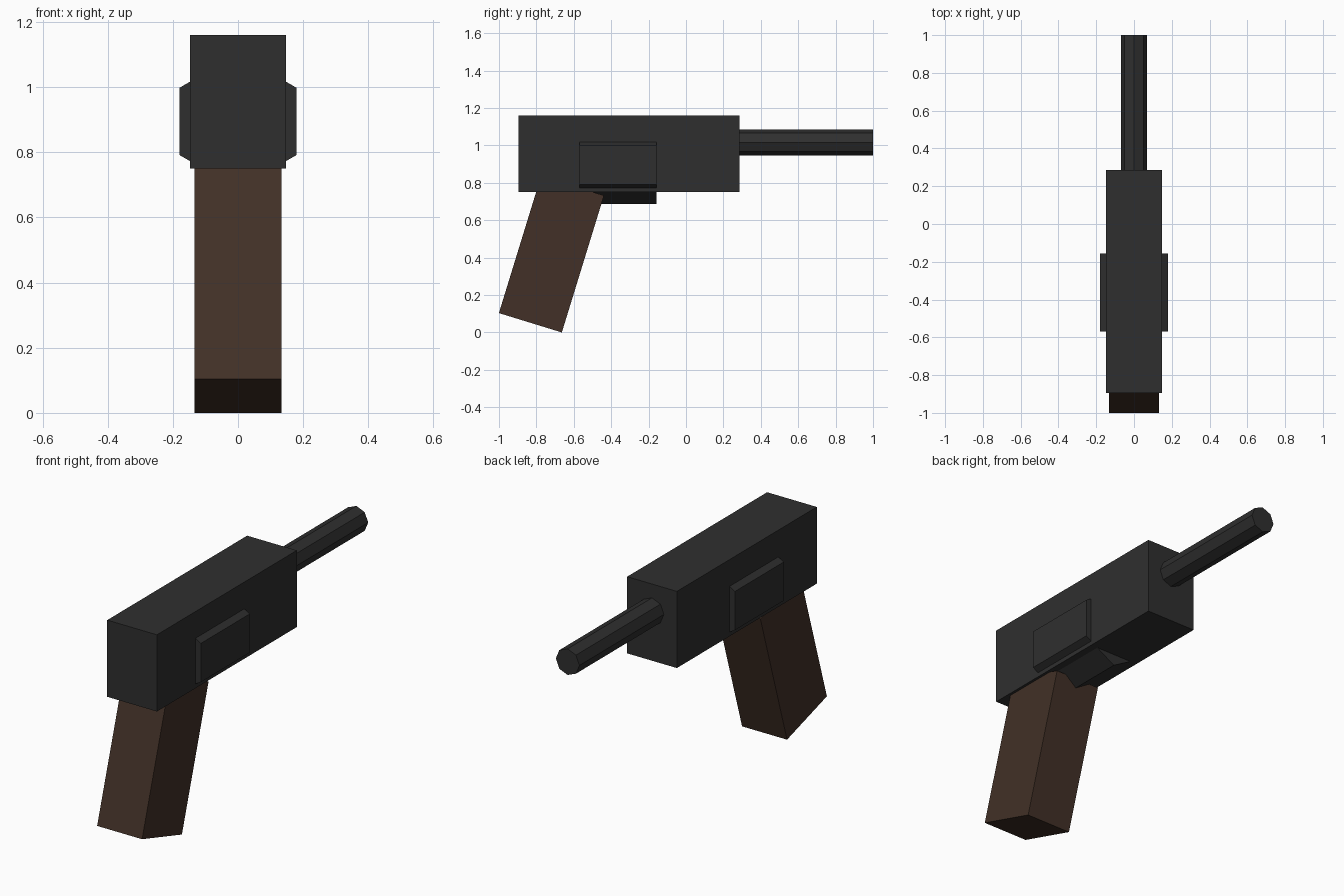
import bpy, bmesh, math
from mathutils import Matrix

if "Cube" in bpy.data.objects:
    bpy.data.objects.remove(bpy.data.objects["Cube"])


def material(name, rgb):
    m = bpy.data.materials.new(name)
    m.diffuse_color = (*rgb, 1.0)
    m.use_nodes = True
    m.node_tree.nodes["Principled BSDF"].inputs["Base Color"].default_value = m.diffuse_color
    return m


metal = material("dark_grey", (0.028, 0.028, 0.028))
wood = material("dark_brown", (0.054, 0.030, 0.020))


def finish(name, bm, mat):
    bmesh.ops.recalc_face_normals(bm, faces=bm.faces)
    mesh = bpy.data.meshes.new(name)
    bm.to_mesh(mesh)
    bm.free()
    mesh.materials.append(mat)
    bpy.context.collection.objects.link(bpy.data.objects.new(name, mesh))


def box(name, size, centre, mat, tilt=0.0):
    bm = bmesh.new()
    bmesh.ops.create_cube(bm, size=1, matrix=Matrix.Translation(centre)
                          @ Matrix.Rotation(tilt, 4, 'X')
                          @ Matrix.Diagonal((*size, 1)))
    finish(name, bm, mat)


def prism(name, sides, radius, y0, y1, z, mat):
    # regular prism along y with a corner pointing straight up
    bm = bmesh.new()
    bmesh.ops.create_cone(bm, cap_ends=True, segments=sides, radius1=radius,
                          radius2=radius, depth=y1 - y0,
                          matrix=Matrix.Translation((0, (y0 + y1) / 2, z))
                          @ Matrix.Rotation(math.pi / 2, 4, 'X'))
    finish(name, bm, mat)


# main body block
box("body", (0.294, 1.182, 0.41), (0, -0.304, 0.955), metal)
# eight-sided barrel, rooted inside the body
prism("barrel", 8, 0.07, 0.2, 1.0, 1.016, metal)
# six-sided chamber poking out of the sides and underside
prism("chamber", 6, 0.207, -0.57, -0.157, 0.895, metal)
# raked wooden grip
box("grip", (0.266, 0.352, 0.766), (0, -0.7195, 0.418), wood, -math.radians(17.1))
